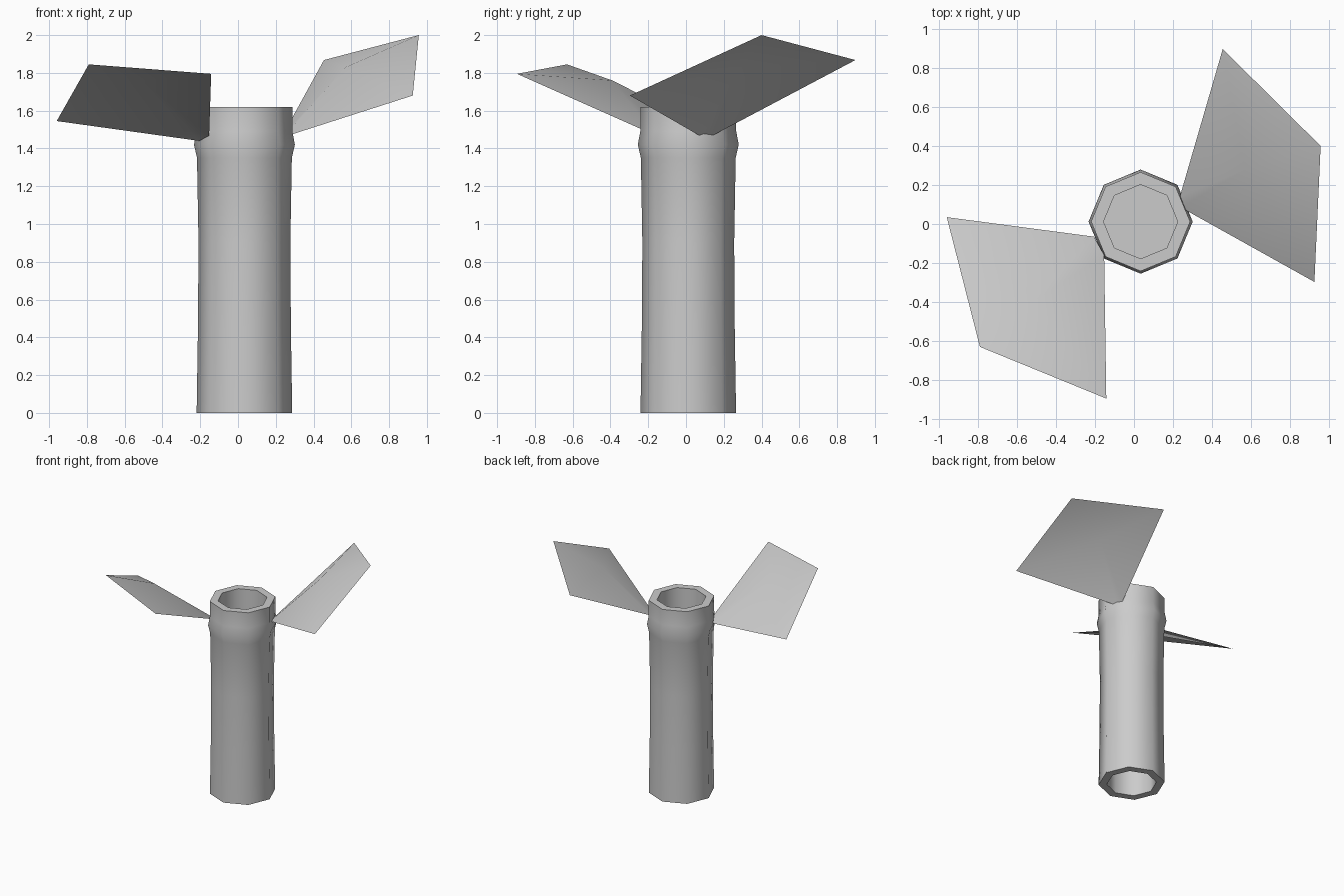
import bpy, bmesh
from math import cos, sin, pi
from mathutils import Vector

if "Cube" in bpy.data.objects:
    bpy.data.objects.remove(bpy.data.objects["Cube"])

CENTRE = Vector((0.034, 0.012, 0))
SIDES = 8


def finish(name, bm, angle):
    mesh = bpy.data.meshes.new(name)
    bm.to_mesh(mesh)
    bm.free()
    ob = bpy.data.objects.new(name, mesh)
    bpy.context.collection.objects.link(ob)
    bpy.ops.object.select_all(action='DESELECT')
    ob.select_set(True)
    bpy.context.view_layer.objects.active = ob
    bpy.ops.object.shade_smooth_by_angle(angle=angle)
    return ob


def ring(bm, r, z):
    return [bm.verts.new(CENTRE + Vector((r * cos(2 * pi * i / SIDES), r * sin(2 * pi * i / SIDES), z)))
            for i in range(SIDES)]


# Hollow stalk: inner wall, rims and outer wall, closed inside at the node
profile = [(0.19, 1.42), (0.19, 0), (0.253, 0), (0.246, 0.45), (0.243, 0.9), (0.251, 1.35),
           (0.267, 1.42), (0.254, 1.49), (0.254, 1.62), (0.19, 1.62), (0.19, 1.42)]
bm = bmesh.new()
rings = [ring(bm, r, z) for r, z in profile[:-1]]
rings.append(rings[0])
for a, b in zip(rings, rings[1:]):
    for i in range(SIDES):
        j = (i + 1) % SIDES
        bm.faces.new((a[i], a[j], b[j], b[i]))
bm.faces.new(rings[0])
bmesh.ops.recalc_face_normals(bm, faces=bm.faces)
finish("stalk", bm, 0.85)


# Leaves: thin sheets with a raised middle point
def leaf(name, outline, middle):
    bm = bmesh.new()
    rim = [bm.verts.new(p) for p in outline]
    mid = bm.verts.new(middle)
    for a, b in zip(rim, rim[1:] + rim[:1]):
        bm.faces.new((a, b, mid))
    bm.normal_update()
    if sum(f.normal.z for f in bm.faces) < 0:
        bmesh.ops.reverse_faces(bm, faces=bm.faces)
    finish(name, bm, 1.2)


leaf("leaf_left",
     [(-0.205, -0.065, 1.44), (-0.96, 0.035, 1.545), (-0.79, -0.63, 1.845),
      (-0.142, -0.895, 1.795), (-0.153, -0.16, 1.468)],
     (-0.51, -0.39, 1.76))
leaf("leaf_right",
     [(0.235, 0.14, 1.468), (0.455, 0.897, 1.868), (0.957, 0.40, 2.0),
      (0.925, -0.297, 1.68), (0.24, 0.085, 1.46)],
     (0.57, 0.28, 1.83))
